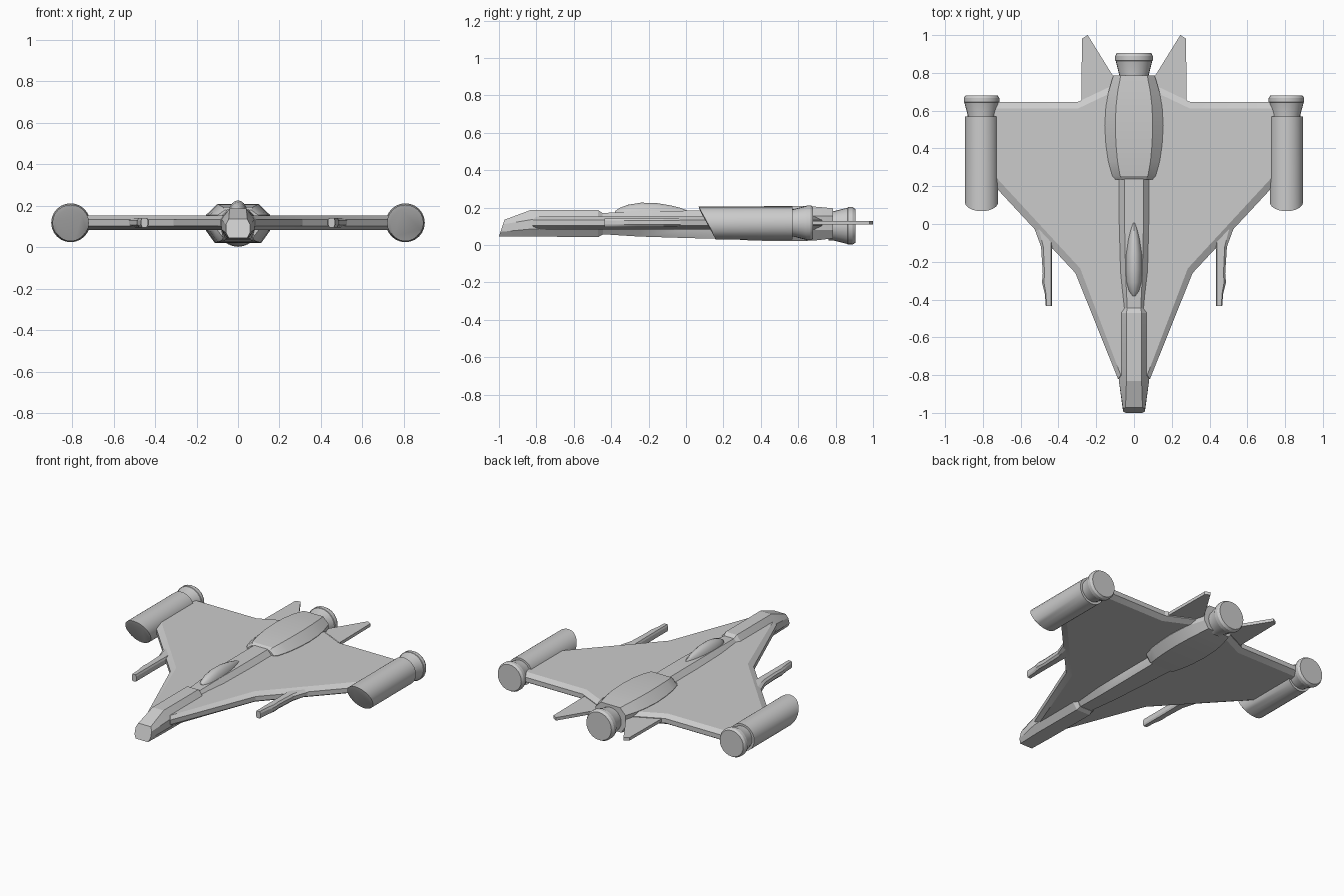
import bpy, bmesh, math


def finish(name, bm, angle=28, mirror=False):
    bmesh.ops.recalc_face_normals(bm, faces=bm.faces)
    me = bpy.data.meshes.new(name)
    bm.to_mesh(me)
    bm.free()
    for p in me.polygons:
        p.use_smooth = True
    me.set_sharp_from_angle(angle=math.radians(angle))
    ob = bpy.data.objects.new(name, me)
    bpy.context.scene.collection.objects.link(ob)
    if mirror:
        ob.modifiers.new("Mirror", 'MIRROR')
    return ob


def loft(name, rings, **kw):
    """Skin closed rings with equal point counts and cap both ends."""
    bm = bmesh.new()
    loops = [[bm.verts.new(p) for p in r] for r in rings]
    n = len(loops[0])
    for a, b in zip(loops, loops[1:]):
        for i in range(n):
            j = (i + 1) % n
            bm.faces.new((a[i], a[j], b[j], b[i]))
    bm.faces.new(loops[0])
    bm.faces.new(loops[-1])
    return finish(name, bm, **kw)


def hull(y, w, t, b, zb, zl, zh, zt, rake=0.0):
    """Eight-sided cross-section: side, top and bottom half widths, four heights."""
    pts = [(b, zb), (w, zl), (w, zh), (t, zt)]
    pts += [(-x, z) for x, z in reversed(pts)]
    return [(x, y + rake * (z - zb), z) for x, z in pts]


def circle(x, y, z, r, n=24, slope=0.0):
    ring = []
    for i in range(n):
        a = 2 * math.pi * i / n
        dz = r * math.sin(a)
        ring.append((x + r * math.cos(a), y - slope * dz, z + dz))
    return ring


def layer(outline, z):
    return [(x, y, z) for x, y in outline]


def both_sides(half):
    return half + [(-x, y) for x, y in reversed(half)]


# Wing plate with chamfered edges
edge = both_sides([(0.085, -0.82), (0.31, -0.26), (0.77, 0.235), (0.77, 0.645),
                   (0.30, 0.645), (0.11, 0.735)])
flat = both_sides([(0.07, -0.80), (0.285, -0.235), (0.77, 0.29), (0.77, 0.612),
                   (0.295, 0.612), (0.11, 0.70)])
loft("wing", [layer(flat, 0.083), layer(edge, 0.103), layer(edge, 0.133),
              layer(flat, 0.152)], angle=15)

# Nose block
loft("nose", [
    hull(-1.00, 0.058, 0.045, 0.045, 0.045, 0.07, 0.11, 0.135, rake=0.33),
    hull(-0.83, 0.080, 0.040, 0.05, 0.045, 0.085, 0.135, 0.187),
    hull(-0.47, 0.080, 0.040, 0.05, 0.042, 0.085, 0.135, 0.187),
    hull(-0.445, 0.066, 0.035, 0.045, 0.055, 0.09, 0.13, 0.170)], angle=15)

# Middle fuselage
loft("fuselage", [
    hull(-0.46, 0.063, 0.035, 0.04, 0.058, 0.09, 0.135, 0.170),
    hull(-0.25, 0.078, 0.045, 0.05, 0.045, 0.085, 0.145, 0.180),
    hull(0.00, 0.080, 0.050, 0.06, 0.037, 0.08, 0.15, 0.183),
    hull(0.28, 0.080, 0.050, 0.07, 0.030, 0.08, 0.15, 0.183)])

# Rear engine housing
loft("rear_housing", [
    hull(y, w, w * 0.64, w * 0.72, zb, 0.08, 0.155, zt) for y, w, zb, zt in (
        (0.235, 0.098, 0.045, 0.180), (0.255, 0.115, 0.030, 0.194),
        (0.33, 0.136, 0.025, 0.202), (0.42, 0.149, 0.022, 0.207),
        (0.52, 0.155, 0.020, 0.209), (0.62, 0.149, 0.021, 0.208),
        (0.70, 0.135, 0.025, 0.204), (0.785, 0.110, 0.035, 0.196))])

# Teardrop canopy
rings = []
for y, w, top in ((-0.38, 0.012, 0.180), (-0.355, 0.030, 0.198), (-0.31, 0.042, 0.215),
                  (-0.24, 0.047, 0.226), (-0.16, 0.045, 0.224), (-0.08, 0.034, 0.211),
                  (-0.03, 0.022, 0.198), (0.01, 0.010, 0.183)):
    rings.append([(w * math.cos(math.pi * i / 10), y,
                   0.155 + (top - 0.155) * math.sin(math.pi * i / 10)) for i in range(11)])
loft("canopy", rings)


# Flared thrusters
def nozzle(name, x, y, z, r, length, **kw):
    steps = ((-0.1, 0.78), (0.1, 0.78), (0.68, 0.97), (0.70, 1.0), (0.88, 1.0), (1.0, 0.91))
    loft(name, [circle(x, y + f * length, z, r * s) for f, s in steps], **kw)


nozzle("rear_nozzle", 0, 0.775, 0.102, 0.1, 0.13)
nozzle("wing_nozzles", 0.807, 0.565, 0.118, 0.094, 0.115, mirror=True)

# Wing-tip engine pods with raked intakes
loft("wing_pods", [
    circle(0.807, 0.117, 0.106, 0.077, slope=0.55),
    circle(0.807, 0.116, 0.117, 0.088, slope=0.55),
    circle(0.807, 0.570, 0.117, 0.088)], mirror=True)

# Tail fins
fin = [(0.115, 0.79), (0.245, 1.0), (0.275, 0.982), (0.28, 0.60), (0.10, 0.70)]
loft("tail_fins", [layer(fin, 0.109), layer(fin, 0.129)], mirror=True)

# Cannons under the leading edges
gun = [(0.435, -0.435), (0.467, -0.435), (0.472, -0.37), (0.487, -0.31), (0.483, -0.26),
       (0.492, -0.12), (0.525, -0.03), (0.53, 0.03), (0.43, 0.03), (0.435, -0.26)]
slim = [(0.452 + (x - 0.452) * 0.7, y) for x, y in gun]
loft("wing_cannons", [layer(slim, 0.096), layer(gun, 0.108), layer(gun, 0.130),
                      layer(slim, 0.142)], mirror=True, angle=15)
